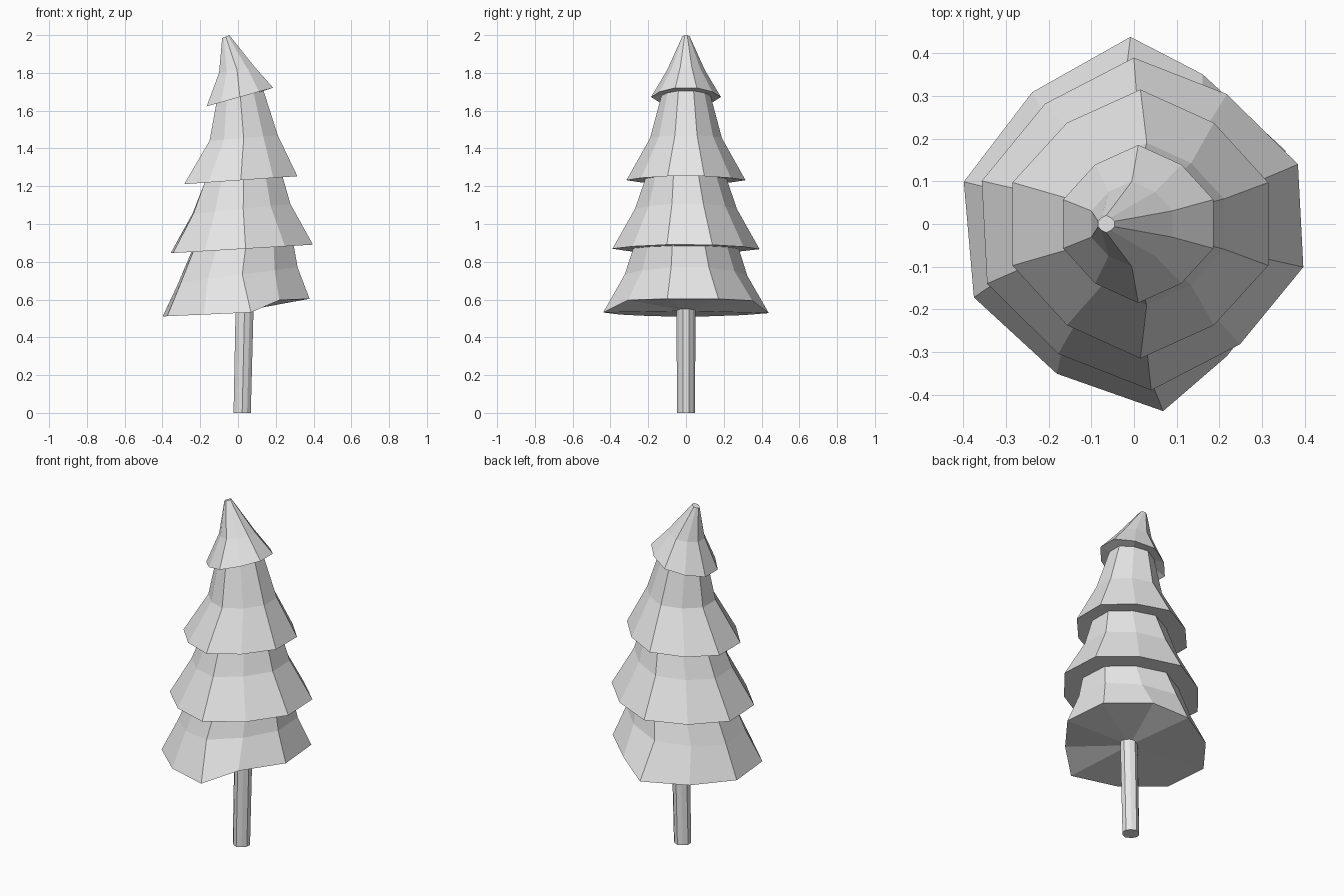
import bpy
import bmesh
import math

SIDES = 10

cube = bpy.data.objects.get("Cube")
if cube:
    bpy.data.objects.remove(cube, do_unlink=True)

grey = bpy.data.materials.new("light grey")
grey.use_nodes = True
colour = (0.8, 0.8, 0.8, 1)
grey.diffuse_color = colour
grey.node_tree.nodes["Principled BSDF"].inputs["Base Color"].default_value = colour


def ring(bm, centre_x, z, radius, slope=0, turn=0, lift=0):
    """Ten-sided ring, tilted along x; lift folds its left side up and in."""
    verts = []
    for k in range(SIDES):
        angle = math.radians(18 + 36 * k + turn)
        r = radius * (0.93 if k % 5 in (1, 3) else 1)
        x, y = r * math.cos(angle), r * math.sin(angle)
        height = z + slope * x
        if lift and x > 0.15:
            x -= 0.08
            height += lift
        verts.append(bm.verts.new((centre_x + x, y, height)))
    return verts


def skin(bm, rings):
    """Join stacked rings with quads."""
    for low, high in zip(rings, rings[1:]):
        for k in range(SIDES):
            n = (k + 1) % SIDES
            bm.faces.new((low[k], low[n], high[n], high[k]))


def finish(bm, name):
    bmesh.ops.recalc_face_normals(bm, faces=bm.faces[:])
    mesh = bpy.data.meshes.new(name)
    bm.to_mesh(mesh)
    bm.free()
    mesh.materials.append(grey)
    bpy.context.collection.objects.link(bpy.data.objects.new(name, mesh))


# Foliage: four skirts, each with a rim, a waist and a neck tucked under the next
# Ring values: centre x, height, radius, slope, turn
tiers = [
    [(0.03, 0.53, 0.44, 0.045, 5, 0.055), (0.0, 0.73, 0.325, 0.13, 4),
     (0.025, 0.87, 0.28, 0.055, 3)],
    [(0.02, 0.868, 0.39, 0.06, 3), (0.018, 1.08, 0.27, 0.1, 2),
     (0.03, 1.24, 0.215, 0.08)],
    [(0.015, 1.232, 0.315, 0.07), (0.03, 1.455, 0.19, 0.08),
     (0.012, 1.68, 0.13, 0.2)],
    [(0.01, 1.672, 0.185, 0.28), (-0.005, 1.815, 0.1, 0.15),
     (-0.065, 1.992, 0.02, 0.4)],
]
bm = bmesh.new()
rings = [ring(bm, *values) for tier in tiers for values in tier]
skin(bm, rings)
bm.faces.new(rings[-1])
# Underside fan around the trunk
hub = bm.verts.new((0.03, 0, 0.54))
rim = rings[0]
for k in range(SIDES):
    bm.faces.new((rim[k], hub, rim[(k + 1) % SIDES]))
finish(bm, "foliage")

# Trunk: slim, slightly leaning post
bm = bmesh.new()
post = [ring(bm, 0.022, 0, 0.048), ring(bm, 0.035, 0.56, 0.05)]
skin(bm, post)
for end in post:
    bm.faces.new(end)
finish(bm, "trunk")
